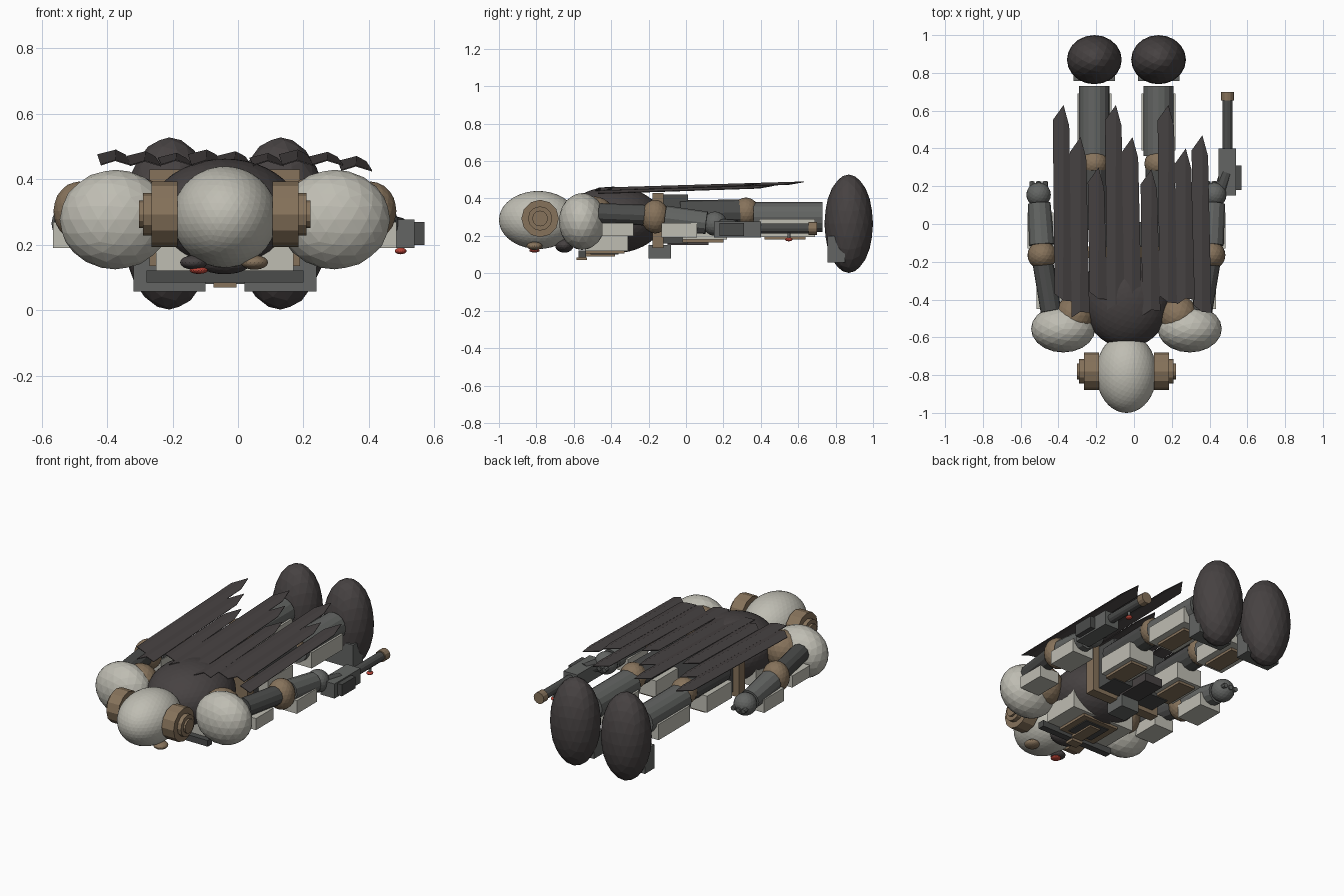
import bpy, bmesh, math
from mathutils import Vector, Matrix

if "Cube" in bpy.data.objects:
    bpy.data.objects.remove(bpy.data.objects["Cube"])

MID = -0.04  # body centre line


def material(name, rgb):
    m = bpy.data.materials.new(name)
    m.use_nodes = True
    m.diffuse_color = (*rgb, 1)
    m.node_tree.nodes["Principled BSDF"].inputs["Base Color"].default_value = (*rgb, 1)
    return m


LIGHT = material("pale_armour", (0.52, 0.51, 0.45))
BROWN = material("bronze", (0.24, 0.17, 0.105))
STEEL = material("steel", (0.125, 0.13, 0.125))
GUNMETAL = material("gunmetal", (0.07, 0.072, 0.07))
DARK = material("charcoal", (0.062, 0.054, 0.054))
RED = material("red_lens", (0.5, 0.06, 0.04))


def add(name, bm, mat):
    me = bpy.data.meshes.new(name)
    bm.normal_update()
    bm.to_mesh(me)
    bm.free()
    me.materials.append(mat)
    ob = bpy.data.objects.new(name, me)
    bpy.context.collection.objects.link(ob)
    return ob


def ball(name, c, r, mat, sub=3):
    bm = bmesh.new()
    bmesh.ops.create_icosphere(bm, subdivisions=sub, radius=1,
                               matrix=Matrix.LocRotScale(Vector(c), None, Vector(r)))
    return add(name, bm, mat)


def box(name, x, y, z, mat):
    lo, hi = Vector((x[0], y[0], z[0])), Vector((x[1], y[1], z[1]))
    bm = bmesh.new()
    bmesh.ops.create_cube(bm, size=1, matrix=Matrix.LocRotScale((lo + hi) / 2, None, hi - lo))
    return add(name, bm, mat)


def rod(name, a, b, r, mat, r2=None, sides=12):
    a, b = Vector(a), Vector(b)
    rot = (b - a).to_track_quat('Z', 'Y').to_matrix().to_4x4()
    bm = bmesh.new()
    bmesh.ops.create_cone(bm, cap_ends=True, segments=sides, radius1=r, radius2=r2 or r,
                          depth=(b - a).length, matrix=Matrix.Translation((a + b) / 2) @ rot)
    return add(name, bm, mat)


def span(c, w):
    return (c - w / 2, c + w / 2)


# Head and face
ball("head", (MID, -0.79, 0.285), (0.16, 0.21, 0.155), LIGHT, 4)
ball("chin", (MID, -0.65, 0.15), (0.085, 0.05, 0.04), DARK)
ball("left_eye", (0.05, -0.81, 0.146), (0.042, 0.042, 0.022), BROWN)
ball("right_eye_socket", (-0.135, -0.81, 0.146), (0.042, 0.042, 0.022), DARK)
ball("right_eye_lens", (-0.12, -0.81, 0.122), (0.028, 0.028, 0.011), RED)

# Torso, chest plates, belt and pelvis
ball("torso", (MID, -0.39, 0.285), (0.235, 0.265, 0.178), DARK, 4)
box("chest_plate", (-0.25, 0.17), (-0.54, -0.31), (0.12, 0.25), LIGHT)
box("chest_bar", (-0.28, 0.2), (-0.575, -0.535), (0.085, 0.122), GUNMETAL)
box("chest_badge", (-0.075, -0.005), (-0.585, -0.53), (0.07, 0.085), BROWN)
box("chest_trim", (MID - 0.12, MID + 0.12), (-0.54, -0.33), (0.105, 0.12), BROWN)
box("chest_inlay", (MID - 0.08, MID + 0.08), (-0.51, -0.36), (0.1, 0.108), GUNMETAL)
box("chest_crest", (MID - 0.035, MID + 0.035), (-0.54, -0.38), (0.09, 0.105), BROWN)
box("belt", (-0.27, 0.19), (-0.18, -0.12), (0.135, 0.43), BROWN)
box("buckle", (MID - 0.06, MID + 0.06), (-0.2, -0.08), (0.08, 0.15), STEEL)
box("pelvis", (-0.23, 0.15), (-0.13, 0.01), (0.16, 0.42), GUNMETAL)
box("loin_panel", (MID - 0.06, MID + 0.06), (-0.1, 0.12), (0.15, 0.2), DARK)

for label, s in (("left", 1), ("right", -1)):
    def at(x, y, z):
        return (MID + s * x, y, z)

    # Ear caps
    for part, x0, x1, r in (("cap", 0.145, 0.225, 0.1), ("disc", 0.22, 0.25, 0.065),
                            ("stud", 0.25, 0.262, 0.042)):
        rod(f"{label}_ear_{part}", at(x0, -0.78, 0.293), at(x1, -0.78, 0.293), r, BROWN)

    # Arms
    ball(f"{label}_shoulder_joint", at(0.275, -0.485, 0.3), (0.105, 0.105, 0.11), BROWN)
    ball(f"{label}_shoulder_pad", at(0.335, -0.555, 0.277), (0.17, 0.125, 0.152), LIGHT)
    rod(f"{label}_upper_arm", at(0.4, -0.46, 0.32), at(0.445, -0.19, 0.31), 0.055, GUNMETAL)
    box(f"{label}_upper_arm_guard", span(MID + s * 0.41, 0.13), (-0.45, -0.28), (0.2, 0.27), LIGHT)
    ball(f"{label}_elbow", at(0.446, -0.165, 0.303), (0.078, 0.075, 0.09), BROWN)
    rod(f"{label}_forearm", at(0.448, -0.11, 0.295), at(0.462, 0.11, 0.27), 0.067, STEEL, 0.06)
    box(f"{label}_forearm_guard", span(MID + s * 0.455, 0.14), (-0.13, 0.06), (0.19, 0.27), LIGHT)
    ball(f"{label}_hand", at(0.465, 0.155, 0.265), (0.065, 0.065, 0.065), STEEL)
    for i in (-1, 0, 1):
        rod(f"{label}_finger", at(0.465 + i * 0.035, 0.17, 0.262),
            at(0.465 + i * 0.035, 0.225, 0.255), 0.014, STEEL, sides=8)

    # Legs
    leg = MID + s * 0.17
    rod(f"{label}_thigh", (leg, -0.03, 0.32), (leg, 0.29, 0.325), 0.07, GUNMETAL)
    box(f"{label}_thigh_guard", span(leg, 0.17), (-0.02, 0.22), (0.18, 0.28), LIGHT)
    box(f"{label}_thigh_plate", span(leg, 0.11), (-0.02, 0.2), (0.165, 0.18), BROWN)
    ball(f"{label}_knee", (leg, 0.32, 0.328), (0.075, 0.073, 0.077), BROWN)
    rod(f"{label}_shin", (leg, 0.36, 0.3), (leg, 0.73, 0.3), 0.08, STEEL, sides=16)
    box(f"{label}_shin_guard", span(leg, 0.18), (0.39, 0.69), (0.195, 0.29), LIGHT)
    box(f"{label}_shin_plate", span(leg, 0.1), (0.42, 0.64), (0.18, 0.195), BROWN)
    ball(f"{label}_foot", (leg, 0.87, 0.265), (0.145, 0.13, 0.263), DARK)
    box(f"{label}_toe_guard", span(leg, 0.22), (0.757, 0.85), (0.057, 0.2), STEEL)

# Blaster in the left hand
rod("blaster_grip", (0.44, 0.13, 0.26), (0.49, 0.27, 0.25), 0.035, GUNMETAL)
box("blaster_body", (0.447, 0.54), (0.15, 0.4), (0.19, 0.278), STEEL)
box("blaster_side_box", (0.535, 0.57), (0.18, 0.31), (0.2, 0.27), GUNMETAL)
rod("blaster_barrel", (0.495, 0.39, 0.24), (0.495, 0.67, 0.24), 0.027, GUNMETAL)
rod("blaster_muzzle", (0.495, 0.655, 0.24), (0.495, 0.7, 0.24), 0.034, BROWN)
ball("blaster_lens", (0.497, 0.55, 0.181), (0.018, 0.02, 0.01), RED)
rod("blaster_lens_stem", (0.497, 0.55, 0.185), (0.497, 0.55, 0.22), 0.008, STEEL)

# Ragged cape: ridged strips with pointed ends, (centre x, start y, tip y)
strips = [(-0.385, -0.43, 0.63), (-0.295, -0.49, 0.46), (-0.2, -0.42, 0.3),
          (-0.108, -0.45, 0.63), (-0.02, -0.42, 0.46), (0.08, -0.48, 0.29),
          (0.17, -0.44, 0.63), (0.262, -0.42, 0.4), (0.35, -0.49, 0.47)]
for n, (x, y0, y1) in enumerate(strips):
    bm = bmesh.new()

    def point(dx, y, drop):
        slope = 0.03 * (y + 0.4)
        outer = 0.015 if n == len(strips) - 1 else 0
        return bm.verts.new((x + dx, y, 0.46 + slope - drop - outer))

    left = [point(-0.035, y0 + 0.06, 0.015), point(-0.045, y1 - 0.08, 0.012)]
    ridge = [point(0.01, y0 + 0.025, 0), point(0.012, y1, 0)]
    right = [point(0.06, y0 + 0.02, 0.015), point(0.042, y1 - 0.11, 0.012)]
    if n % 2:
        left[0].co.y -= 0.065
    bm.faces.new((left[0], ridge[0], ridge[1], left[1]))
    bm.faces.new((ridge[0], right[0], right[1], ridge[1]))
    strip = add(f"cape_strip_{n + 1}", bm, DARK)
    strip.modifiers.new("thickness", 'SOLIDIFY').thickness = 0.004
